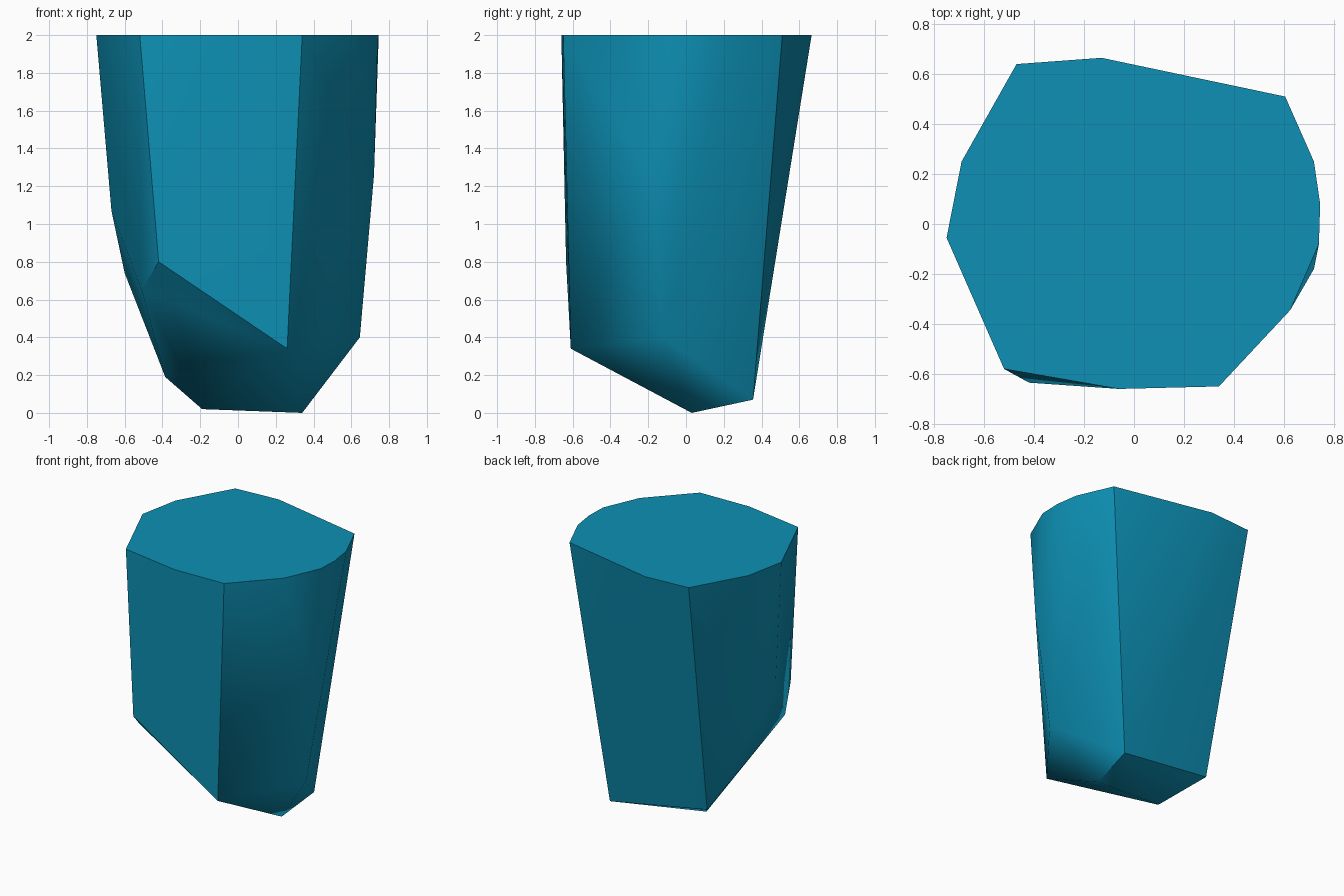
import bpy, bmesh, math

if "Cube" in bpy.data.objects:
    bpy.data.objects.remove(bpy.data.objects["Cube"])

# flat top outline at z = 2
TOP = [(-.47, .64), (-.13, .665), (.605, .51), (.72, .25), (.745, .08), (.74, -.08),
       (.625, -.345), (.34, -.65), (-.06, -.66), (-.52, -.58), (-.72, -.11),
       (-.75, -.055), (-.735, -.02), (-.69, .25)]

# chipped corners down the sides and at the foot
LOWER = [(.34, .03, 0), (-.19, .03, .02), (.38, .355, .07), (-.385, .30, .19),
         (.26, -.61, .34), (.645, -.12, .4), (.72, -.18, 1.26), (-.42, -.635, .8),
         (-.51, -.44, .65), (-.6, .1, .74), (-.67, -.1, 1.07)]

# wrap the corners in a convex skin
bm = bmesh.new()
for p in [(x, y, 2.0) for x, y in TOP] + LOWER:
    bm.verts.new(p)
res = bmesh.ops.convex_hull(bm, input=bm.verts)
loose = [v for v in bm.verts if not v.link_faces]
bmesh.ops.delete(bm, geom=loose, context='VERTS')
bmesh.ops.dissolve_limit(bm, angle_limit=math.radians(1), verts=bm.verts, edges=bm.edges)
bmesh.ops.recalc_face_normals(bm, faces=bm.faces)
mesh = bpy.data.meshes.new("rock_pillar")
bm.to_mesh(mesh)
bm.free()

# single blue colour
mat = bpy.data.materials.new("blue_stone")
mat.diffuse_color = (0.004, 0.28, 0.46, 1)
mat.use_nodes = True
mat.node_tree.nodes["Principled BSDF"].inputs["Base Color"].default_value = mat.diffuse_color
mesh.materials.append(mat)

rock = bpy.data.objects.new("rock_pillar", mesh)
bpy.context.collection.objects.link(rock)
bpy.context.view_layer.objects.active = rock
rock.select_set(True)
bpy.ops.object.shade_smooth_by_angle(angle=math.radians(45))
